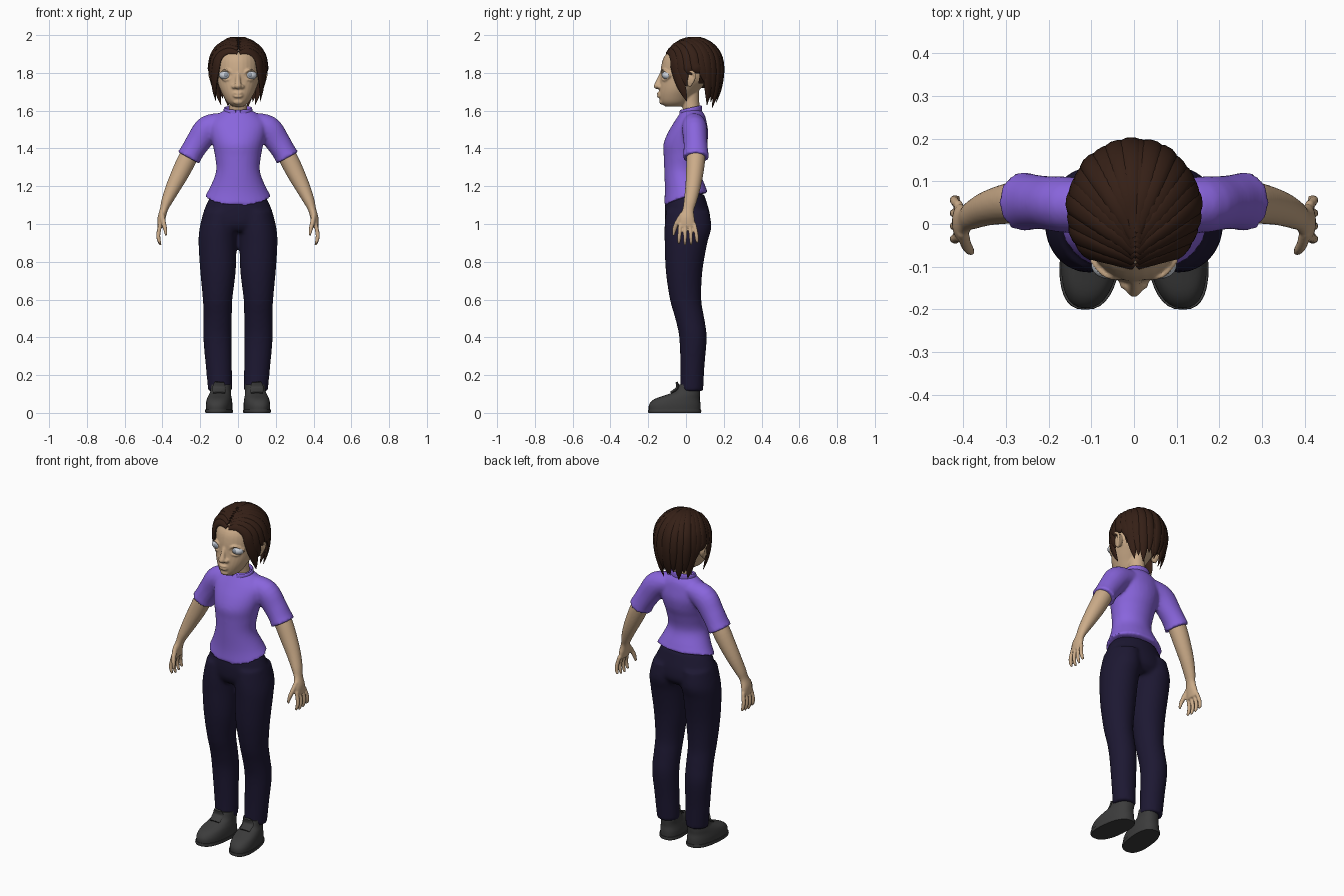
import bpy, bmesh, math, random
from mathutils import Vector, Matrix

random.seed(4)


def material(name, rgb):
    m = bpy.data.materials.new(name)
    m.diffuse_color = (*rgb, 1)
    return m


SKIN = material("skin", (0.60, 0.41, 0.25))
PURPLE = material("purple_cloth", (0.25, 0.13, 0.72))
NAVY = material("navy_cloth", (0.012, 0.009, 0.032))
BROWN = material("brown_hair", (0.035, 0.014, 0.008))
DARK = material("dark_leather", (0.045, 0.045, 0.045))
PALE = material("eye_white", (0.62, 0.66, 0.72))
IRIS = material("iris", (0.30, 0.34, 0.40))


def resample(pts, k):
    # Catmull-Rom curve through (x, y, z, width, depth) stations
    out = []
    for i in range(len(pts) - 1):
        p0, p1 = pts[max(i - 1, 0)], pts[i]
        p2, p3 = pts[i + 1], pts[min(i + 2, len(pts) - 1)]
        for j in range(k):
            t = j / k
            out.append([0.5 * (2 * b + (c - a) * t + (2 * a - 5 * b + 4 * c - d) * t * t
                               + (3 * b - a - 3 * c + d) * t ** 3)
                        for a, b, c, d in zip(p0, p1, p2, p3)])
    return out + [list(pts[-1])]


def tube(bm, pts, ref=(0, 1, 0), n=24, k=4, flat=False, power=1.0):
    # Elliptical sweep; depth lies along ref, flat keeps every ring horizontal
    st = resample(pts, k)
    pos = [Vector(s[:3]) for s in st]
    rings = []
    for i, s in enumerate(st):
        t = Vector((0, 0, 1)) if flat else (pos[min(i + 1, len(st) - 1)] - pos[max(i - 1, 0)]).normalized()
        r = ref(pos[i]) if callable(ref) else Vector(ref)
        u = t.cross(r).normalized()
        v = u.cross(t)
        ring = []
        for j in range(n):
            a = 2 * math.pi * j / n
            c, d = math.cos(a), math.sin(a)
            c = math.copysign(abs(c) ** power, c)
            d = math.copysign(abs(d) ** power, d)
            ring.append(bm.verts.new(pos[i] + u * c * max(s[3], 0.001) + v * d * max(s[4], 0.001)))
        rings.append(ring)
    for a, b in zip(rings, rings[1:]):
        for j in range(n):
            bm.faces.new((a[j], a[(j + 1) % n], b[(j + 1) % n], b[j]))
    bm.faces.new(rings[0])
    bm.faces.new(rings[-1])


def loft(bm, rows, power=1.0, n=32):
    # Horizontal rings given as (x, y, z, half width, half depth)
    tube(bm, rows, flat=True, power=power, n=n)


def ball(bm, c, size, tilt=0):
    bmesh.ops.create_uvsphere(bm, u_segments=24, v_segments=14, radius=1,
                              matrix=Matrix.Translation(c) @ Matrix.Rotation(tilt, 4, 'X') @ Matrix.Diagonal((*size, 1)))


def finish(name, bm, mat, mirror=False, voxel=0, smooth=3):
    bmesh.ops.recalc_face_normals(bm, faces=bm.faces[:])
    me = bpy.data.meshes.new(name)
    bm.to_mesh(me)
    bm.free()
    for p in me.polygons:
        p.use_smooth = True
    me.set_sharp_from_angle(angle=math.radians(50))
    me.materials.append(mat)
    ob = bpy.data.objects.new(name, me)
    bpy.context.collection.objects.link(ob)
    if mirror:
        ob.modifiers.new("mirror", 'MIRROR').use_mirror_merge = False
    if voxel:
        r = ob.modifiers.new("fuse", 'REMESH')
        r.mode, r.voxel_size, r.use_smooth_shade = 'VOXEL', voxel, True
        s = ob.modifiers.new("relax", 'SMOOTH')
        s.factor, s.iterations = 0.5, smooth
    return ob


# Shirt: torso with dipping hem, plus short flared sleeves
bm = bmesh.new()
loft(bm, [(0, 0, 1.125, .175, .118), (0, -.006, 1.19, .146, .106), (0, -.02, 1.28, .116, .095),
          (0, -.014, 1.36, .122, .104), (0, -.005, 1.42, .134, .115), (0, .01, 1.48, .148, .108),
          (0, .022, 1.535, .15, .088), (0, .03, 1.575, .115, .07), (0, .03, 1.605, .068, .05)])
for v in bm.verts:
    f = max(0, (1.28 - v.co.z) / .155)
    v.co.z += f * (v.co.y * .3 + abs(v.co.x) * .12)
for s in (1, -1):
    tube(bm, [(s * .07, .04, 1.535, .055, .06), (s * .155, .045, 1.505, .072, .066),
              (s * .21, .05, 1.435, .066, .063), (s * .245, .052, 1.38, .062, .066),
              (s * .262, .052, 1.35, .066, .071)])
finish("shirt", bm, PURPLE, voxel=.009, smooth=4)

# Stand-up collar, open at the front
bm = bmesh.new()
arc = []
for i in range(17):
    a = math.radians(-80 + 340 * i / 16)
    y = math.sin(a)
    arc.append((.07 * math.cos(a), .025 + .054 * y, 1.592 + .012 * y, .006, .024))
tube(bm, arc, ref=(0, 0, 1), n=12, k=2, power=.6)
finish("collar", bm, PURPLE)

# Trousers: pelvis and two legs fused together
bm = bmesh.new()
loft(bm, [(0, 0, 1.16, .135, .095), (0, 0, 1.12, .16, .108), (0, .006, 1.06, .184, .119),
          (0, .01, 1.0, .192, .118), (0, .006, .96, .15, .09)])
for s in (1, -1):
    loft(bm, [(s * .093, .008, 1.07, .088, .115), (s * .103, .01, .98, .1, .124),
              (s * .108, 0, .9, .101, .113), (s * .106, -.01, .75, .094, .097),
              (s * .108, -.002, .6, .078, .083), (s * .108, .02, .5, .075, .077),
              (s * .109, .037, .4, .075, .073), (s * .102, .034, .25, .069, .064),
              (s * .095, .03, .115, .063, .061)])
finish("trousers", bm, NAVY, voxel=.011, smooth=4)

# Shoes: sole, rounded upper and tongue
bm = bmesh.new()
loft(bm, [(.1, -.06, 0, .069, .139), (.1, -.06, .008, .072, .141), (.1, -.06, .018, .071, .14)], power=.8)
loft(bm, [(.1, -.06, .015, .067, .137), (.1, -.059, .045, .068, .136), (.1, -.047, .073, .064, .12),
          (.1, -.016, .095, .058, .09), (.098, .008, .115, .054, .067), (.097, .017, .15, .053, .058)],
     power=.85)
for v in bm.verts:
    v.co.x -= (v.co.y + .06) * .1
tube(bm, [(.1, -.08, .105, .032, .008), (.1, -.045, .132, .036, .009), (.099, -.05, .163, .026, .006)],
     ref=(0, -1, .4), n=16)
finish("shoe", bm, DARK, mirror=True)

# Arm with palm, fingers and thumb
bm = bmesh.new()
tube(bm, [(.225, .052, 1.42, .045, .047), (.265, .052, 1.35, .05, .05), (.305, .046, 1.27, .047, .046),
          (.345, .036, 1.19, .039, .04), (.377, .022, 1.12, .029, .034), (.393, .012, 1.075, .021, .03),
          (.405, .005, 1.03, .021, .041), (.411, .006, .985, .015, .044)])
for i in range(4):
    y = -.03 + .0245 * i
    tip = .884 + .01 * abs(i - 1.3)
    tube(bm, [(.41, y, 1.0, .011, .011), (.421, y * 1.2 + .002, .95, .011, .0105),
              (.419, y * 1.3 + .002, .915, .01, .0095), (.41, y * 1.33 + .002, tip, .006, .006)], n=12)
tube(bm, [(.402, -.015, 1.05, .014, .018), (.395, -.045, 1.01, .013, .014),
          (.386, -.06, .975, .011, .012), (.38, -.067, .94, .006, .007)], n=12)
finish("arm", bm, SKIN, mirror=True, voxel=.005, smooth=2)

# Head: skull, neck, nose, lips, brow ridge, lids and ears
bm = bmesh.new()
loft(bm, [(0, -.065, 1.622, .03, .045), (0, -.061, 1.643, .056, .073), (0, -.05, 1.68, .079, .092),
          (0, -.03, 1.72, .098, .111), (0, 0, 1.77, .113, .136), (0, .012, 1.83, .119, .144),
          (0, .02, 1.885, .113, .136), (0, .03, 1.94, .085, .097), (0, .03, 1.965, .04, .05)])
loft(bm, [(0, .03, 1.53, .06, .045), (0, .03, 1.59, .05, .044), (0, .022, 1.65, .046, .048),
          (0, .015, 1.72, .05, .055)])
tube(bm, [(0, -.125, 1.80, .012, .012), (0, -.14, 1.765, .013, .014), (0, -.15, 1.735, .019, .018)])
ball(bm, (0, -.151, 1.73), (.019, .02, .016))
ball(bm, (0, -.128, 1.647), (.026, .013, .015))
for z, d in ((1.692, .009), (1.676, .0085)):
    tube(bm, [(-.033, -.127, 1.684, .003, .003), (-.015, -.141, z, .007, d), (0, -.146, z - .001, .006, d),
              (.015, -.141, z, .007, d), (.033, -.127, 1.684, .003, .003)], n=12)
for s in (1, -1):
    ball(bm, (s * .021, -.14, 1.727), (.013, .014, .011))
    tube(bm, [(s * .024, -.124, 1.785, .005, .005), (s * .045, -.126, 1.81, .006, .006),
              (s * .072, -.117, 1.815, .006, .006), (s * .1, -.084, 1.79, .006, .006)], n=12)
    tube(bm, [(s * .026, -.125, 1.782, .004, .004), (s * .05, -.123, 1.765, .005, .005),
              (s * .076, -.107, 1.764, .005, .005), (s * .1, -.083, 1.785, .005, .005)], n=12)
    ball(bm, (s * .128, .022, 1.768), (.02, .023, .04), -.2)
    tube(bm, [(s * .13, .002, 1.785, .007, .007), (s * .146, .015, 1.81, .008, .008),
              (s * .15, .042, 1.797, .008, .008), (s * .144, .042, 1.765, .007, .007),
              (s * .132, .017, 1.728, .008, .008)], ref=(1, 0, 0), n=12)
finish("head", bm, SKIN, voxel=.005, smooth=2)

# Eyes
bm = bmesh.new()
ball(bm, (.065, -.096, 1.788), (.035, .031, .025))
finish("eye", bm, PALE, mirror=True)
bm = bmesh.new()
ball(bm, (.064, -.121, 1.789), (.013, .0075, .013))
finish("eye_iris", bm, IRIS, mirror=True)

# Hair cap trimmed along the hairline
CZ, CY, RX, RY, RZ = 1.835, .035, .146, .153, .15
bm = bmesh.new()
ball(bm, (0, CY, CZ), (RX - .004, RY - .003, RZ - .003))
low = [v for v in bm.verts
       if v.co.z < (1.72 if v.co.y > .06 else 1.83 + .55 * max(0, -v.co.y))]
bmesh.ops.delete(bm, geom=low, context='VERTS')
finish("hair_cap", bm, BROWN)


def lock(bm, part, deg, tip, drift, width, thick):
    # Strand from the parting over the skull, then hanging to a point
    pts = []
    for i in range(5):
        s = math.sin(i / 4 * math.pi / 2)
        a = math.radians(deg)
        x, y = part[0] * (1 - s) + math.cos(a) * s, part[1] * (1 - s) + math.sin(a) * s
        z = math.sqrt(max(0, 1 - x * x - y * y))
        w = .45 + .55 * s
        pts.append((RX * x, CY + RY * y, CZ + RZ * z, width * w, thick * w))
    for t, w in ((.35, 1), (.7, .68), (1, .05)):
        a = math.radians(deg + drift * t)
        z = CZ + (tip - CZ) * t
        h = 1 - .24 * ((CZ - z) / .22) ** 2
        pts.append((RX * h * math.cos(a), CY + RY * h * math.sin(a), z, width * w, thick * w))
    tube(bm, pts, ref=lambda p: Vector((p.x, p.y - CY, (p.z - CZ) * (p.z > CZ))), n=10, k=3)


# Hair locks swept back from the front parting: (angle, tip height, backward drift)
bm = bmesh.new()
sweep = [(-38, 1.655, 24), (-24, 1.73, 12), (-10, 1.80, 8), (5, 1.79, 14), (18, 1.71, 22), (31, 1.63, 8),
         (45, 1.655, 5), (59, 1.62, 4), (73, 1.66, 3), (87, 1.635, 0)]
for side in (1, -1):
    for i, (deg, tip, drift) in enumerate(sweep):
        part = (.02 + side * .03, -.88 + .075 * i)
        ang, dr = (deg, drift) if side > 0 else (180 - deg, -drift)
        lock(bm, part, ang, tip + random.uniform(-.012, .012), dr, .029, random.uniform(.011, .016))
finish("hair_locks", bm, BROWN)
